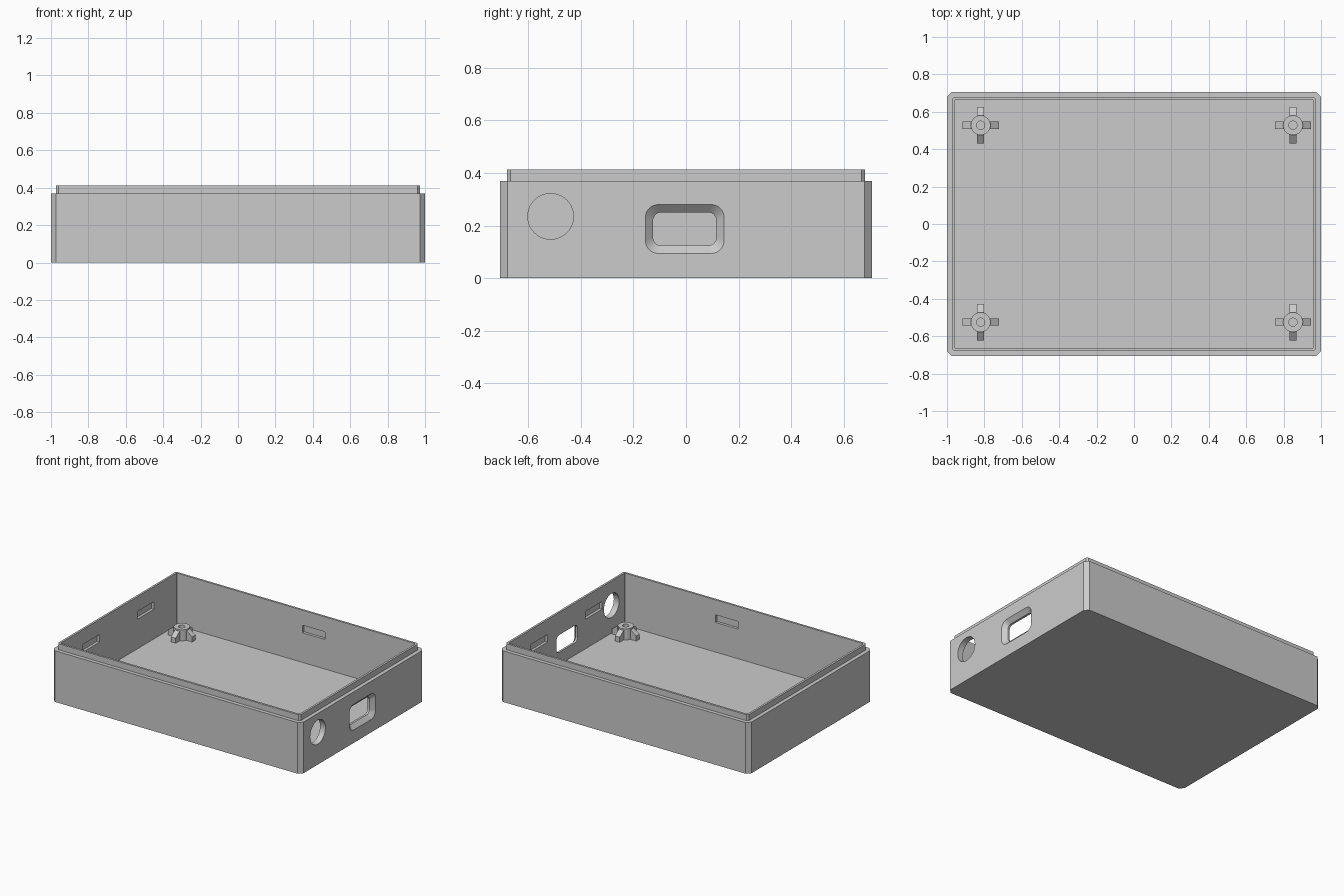
import bpy, bmesh
from math import cos, sin, pi
from mathutils import Matrix, Vector

cube = bpy.data.objects.get("Cube")
if cube:
    bpy.data.objects.remove(cube, do_unlink=True)

grey = bpy.data.materials.new("light grey plastic")
grey.use_nodes = True
colour = (0.6, 0.6, 0.6, 1)
grey.diffuse_color = colour
grey.node_tree.nodes["Principled BSDF"].inputs["Base Color"].default_value = colour


def loft(bm, loops):
    """Closed solid through loops of equal point count, capped at both ends."""
    rings = [[bm.verts.new(p) for p in loop] for loop in loops]
    n = len(rings[0])
    faces = [bm.faces.new(rings[0][::-1]), bm.faces.new(rings[-1])]
    for a, b in zip(rings, rings[1:]):
        for i in range(n):
            j = (i + 1) % n
            faces.append(bm.faces.new((a[i], a[j], b[j], b[i])))
    bmesh.ops.recalc_face_normals(bm, faces=faces)


def rounded(hu, hv, r, steps):
    """Rectangle outline with corners of the given radius."""
    pts = []
    for k, (su, sv) in enumerate(((1, 1), (-1, 1), (-1, -1), (1, -1))):
        for i in range(steps + 1):
            a = pi / 2 * (k + i / steps)
            pts.append((su * (hu - r) + r * cos(a), sv * (hv - r) + r * sin(a)))
    return pts


def circle(r, n=40):
    return [(r * cos(2 * pi * i / n), r * sin(2 * pi * i / n)) for i in range(n)]


def flat(outline, z):
    return [(u, v, z) for u, v in outline]


def upright(outline, x, y, z):
    return [(x, y + u, z + v) for u, v in outline]


def make(name, bm):
    mesh = bpy.data.meshes.new(name)
    bm.to_mesh(mesh)
    bm.free()
    mesh.materials.append(grey)
    obj = bpy.data.objects.new(name, mesh)
    bpy.context.collection.objects.link(obj)
    return obj


def smooth(obj):
    bpy.ops.object.select_all(action="DESELECT")
    obj.select_set(True)
    bpy.context.view_layer.objects.active = obj
    bpy.ops.object.shade_smooth_by_angle(angle=0.5)


# Tray: chamfered shell with a raised thin lip
FLOOR, RIM, TOP = 0.035, 0.37, 0.413
outer = rounded(1.0, 0.707, 0.028, 1)
lip = rounded(0.972, 0.68, 0.012, 1)
inner = rounded(0.957, 0.665, 0.004, 1)
bm = bmesh.new()
loft(bm, [flat(outer, 0), flat(outer, RIM), flat(lip, RIM),
          flat(lip, TOP), flat(inner, TOP), flat(inner, FLOOR)])
tray = make("tray", bm)

# Openings: round port, flared window and shallow latch slots
bm = bmesh.new()
loft(bm, [upright(circle(0.087), x, -0.515, 0.235) for x in (0.9, 1.05)])
wide, narrow = rounded(0.15, 0.093, 0.05, 8), rounded(0.12, 0.063, 0.03, 8)
loft(bm, [upright(narrow, 0.9, -0.005, 0.187), upright(narrow, 0.972, -0.005, 0.187),
          upright(wide, 1.0, -0.005, 0.187), upright(wide, 1.05, -0.005, 0.187)])


def slot(x, y, sx, sy):
    bmesh.ops.create_cube(bm, size=1, matrix=Matrix.Translation((x, y, 0.277))
                          @ Matrix.Diagonal((sx, sy, 0.055, 1)))


for side in (-1, 1):
    slot(0.14, side * 0.665, 0.18, 0.04)
    for y in (-0.31, 0.31):
        slot(side * 0.957, y, 0.04, 0.19)
cutter = make("opening_cutter", bm)
cutter.hide_render = True

cut = tray.modifiers.new("openings", "BOOLEAN")
cut.operation = "DIFFERENCE"
cut.solver = "EXACT"
cut.object = cutter
graph = bpy.context.evaluated_depsgraph_get()
cut_mesh = bpy.data.meshes.new_from_object(tray.evaluated_get(graph))
tray.modifiers.clear()
tray.data = cut_mesh
bpy.data.objects.remove(cutter, do_unlink=True)
smooth(tray)

# Screw posts: hollow boss braced by four sloping fins
for x, x_name in ((-0.82, "right"), (0.85, "left")):
    for y, y_name in ((-0.525, "front"), (0.528, "back")):
        bm = bmesh.new()
        base, top = FLOOR - 0.01, 0.115
        loft(bm, [flat(circle(0.053, 32), base), flat(circle(0.053, 32), top),
                  flat(circle(0.022, 32), top), flat(circle(0.022, 32), FLOOR)])
        for k in range(4):
            turn = Matrix.Rotation(k * pi / 2, 3, "Z")
            loft(bm, [[turn @ Vector(p) for p in ((r, -0.019, base), (r, 0.019, base),
                                                  (r, 0.019, h), (r, -0.019, h))]
                      for r, h in ((0.045, 0.109), (0.097, 0.072))])
        post = make(f"screw_post_{y_name}_{x_name}", bm)
        post.location = (x, y, 0)
        smooth(post)
